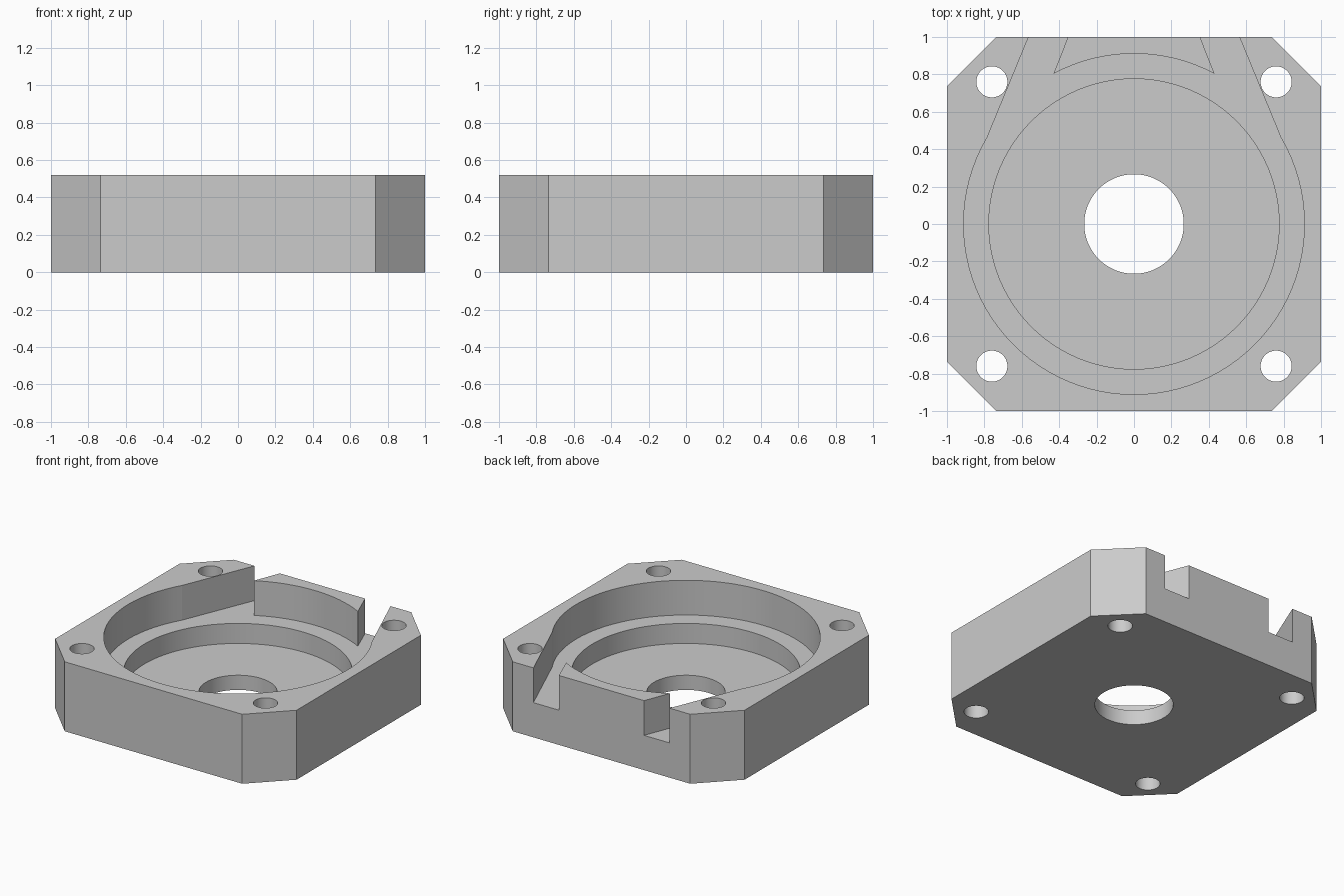
import bpy
import bmesh
from math import cos, sin, radians

HEIGHT = 0.52
LEDGE_Z = 0.26
RECESS_Z = 0.11
POCKET_R = 0.911

if "Cube" in bpy.data.objects:
    bpy.data.objects.remove(bpy.data.objects["Cube"], do_unlink=True)

grey = bpy.data.materials.new("plain grey")
grey.use_nodes = True
grey.diffuse_color = (0.6, 0.6, 0.6, 1)
grey.node_tree.nodes["Principled BSDF"].inputs["Base Color"].default_value = (0.6, 0.6, 0.6, 1)


def arc(radius, start, end, steps, cx=0, cy=0):
    """Points along an arc, angles in degrees."""
    angles = [radians(start + (end - start) * i / steps) for i in range(steps + 1)]
    return [(cx + radius * cos(a), cy + radius * sin(a)) for a in angles]


def prism(name, outline, z0, z1):
    """Closed outline extruded from z0 to z1."""
    bm = bmesh.new()
    base = bm.faces.new([bm.verts.new((x, y, z0)) for x, y in outline])
    top = bmesh.ops.extrude_face_region(bm, geom=[base])["geom"]
    moved = [v for v in top if isinstance(v, bmesh.types.BMVert)]
    bmesh.ops.translate(bm, verts=moved, vec=(0, 0, z1 - z0))
    bmesh.ops.recalc_face_normals(bm, faces=bm.faces)
    mesh = bpy.data.meshes.new(name)
    bm.to_mesh(mesh)
    bm.free()
    mesh.materials.append(grey)
    obj = bpy.data.objects.new(name, mesh)
    bpy.context.collection.objects.link(obj)
    return obj


def activate(obj):
    bpy.ops.object.select_all(action="DESELECT")
    obj.select_set(True)
    bpy.context.view_layer.objects.active = obj


def cut(target, outline, z0, z1):
    """Subtract a prism from the target and discard the cutter."""
    cutter = prism("cutter", outline, z0, z1)
    cutter.hide_render = True
    mod = target.modifiers.new("cut", "BOOLEAN")
    mod.operation = "DIFFERENCE"
    mod.solver = "EXACT"
    mod.object = cutter
    activate(target)
    bpy.ops.object.modifier_apply(modifier=mod.name)
    bpy.data.objects.remove(cutter, do_unlink=True)


def circle(radius, cx=0, cy=0):
    return arc(radius, 0, 360, 96, cx, cy)[:-1]


# Square block with chamfered corners
c = 0.735
body = prism("housing_body",
             [(c, -1), (1, -c), (1, c), (c, 1), (-c, 1), (-1, c), (-1, -c), (-c, -1)],
             0, HEIGHT)

# Round pocket with two slanted slots running out through the back wall,
# leaving a wedge-shaped island between them
slot_outer = (0.481, 1.2)
slot_inner = (0.274, 1.2)
pocket = arc(POCKET_R, 30.4, -210.4, 64)
pocket += [(-slot_outer[0], slot_outer[1]), (-slot_inner[0], slot_inner[1])]
pocket += arc(POCKET_R, 118.2, 61.8, 16)
pocket += [slot_inner, slot_outer]
cut(body, pocket, LEDGE_Z, HEIGHT + 0.2)

# Deeper round recess and central bore
cut(body, circle(0.776), RECESS_Z, LEDGE_Z + 0.1)
cut(body, circle(0.266), -0.1, RECESS_Z + 0.1)

# Corner bolt holes
for sx in (-1, 1):
    for sy in (-1, 1):
        cut(body, circle(0.083, sx * 0.76, sy * 0.76), -0.1, HEIGHT + 0.1)

activate(body)
bpy.ops.object.shade_smooth_by_angle(angle=radians(6))
